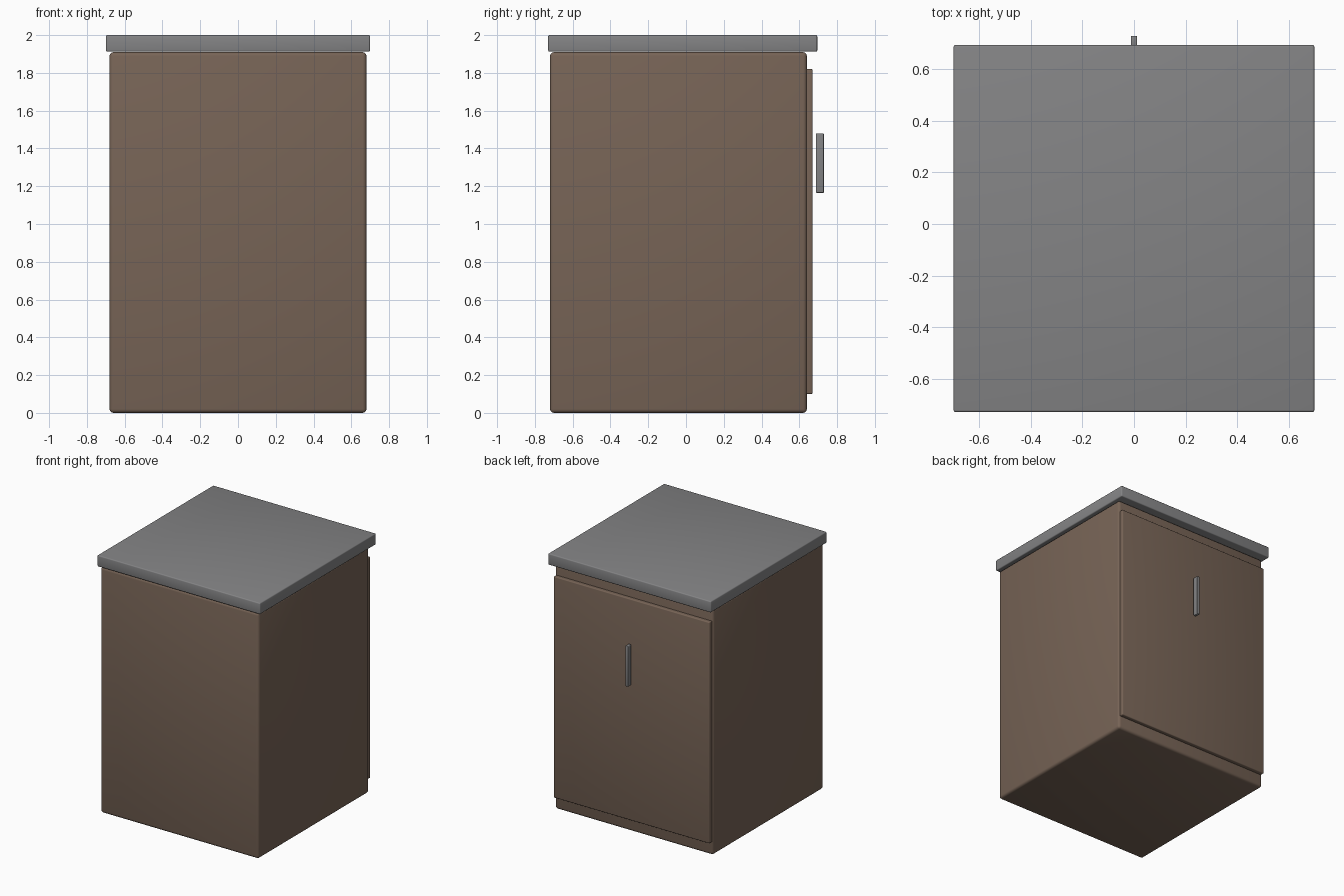
import bpy
import math

cube = bpy.data.objects.get("Cube")
if cube:
    bpy.data.objects.remove(cube, do_unlink=True)


def material(name, rgb):
    mat = bpy.data.materials.new(name)
    mat.use_nodes = True
    mat.diffuse_color = (*rgb, 1)
    mat.node_tree.nodes["Principled BSDF"].inputs["Base Color"].default_value = (*rgb, 1)
    return mat


def rounded_box(name, low, high, bevel, mat):
    """Box between two corners, with softly rounded edges."""
    centre = [(a + b) / 2 for a, b in zip(low, high)]
    bpy.ops.mesh.primitive_cube_add(size=1, location=centre)
    obj = bpy.context.object
    obj.name = name
    obj.scale = [b - a for a, b in zip(low, high)]
    bpy.ops.object.transform_apply(location=False, rotation=False, scale=True)
    mod = obj.modifiers.new("rounded_edges", "BEVEL")
    mod.width = bevel
    mod.segments = 3
    bpy.ops.object.modifier_apply(modifier=mod.name)
    bpy.ops.object.shade_smooth_by_angle(angle=math.radians(35))
    obj.data.materials.append(mat)
    return obj


wood = material("brown_wood", (0.185, 0.127, 0.093))
grey = material("grey_stone", (0.23, 0.23, 0.235))

# Cabinet body and worktop
rounded_box("cabinet_body", (-0.68, -0.72, 0), (0.68, 0.64, 1.91), 0.02, wood)
rounded_box("worktop", (-0.70, -0.73, 1.912), (0.70, 0.695, 2), 0.008, grey)

# Door on the back side with its upright handle
rounded_box("door", (-0.67, 0.63, 0.10), (0.67, 0.67, 1.82), 0.007, wood)
rounded_box("door_handle", (-0.0125, 0.687, 1.165), (0.0125, 0.73, 1.48), 0.005, grey)
